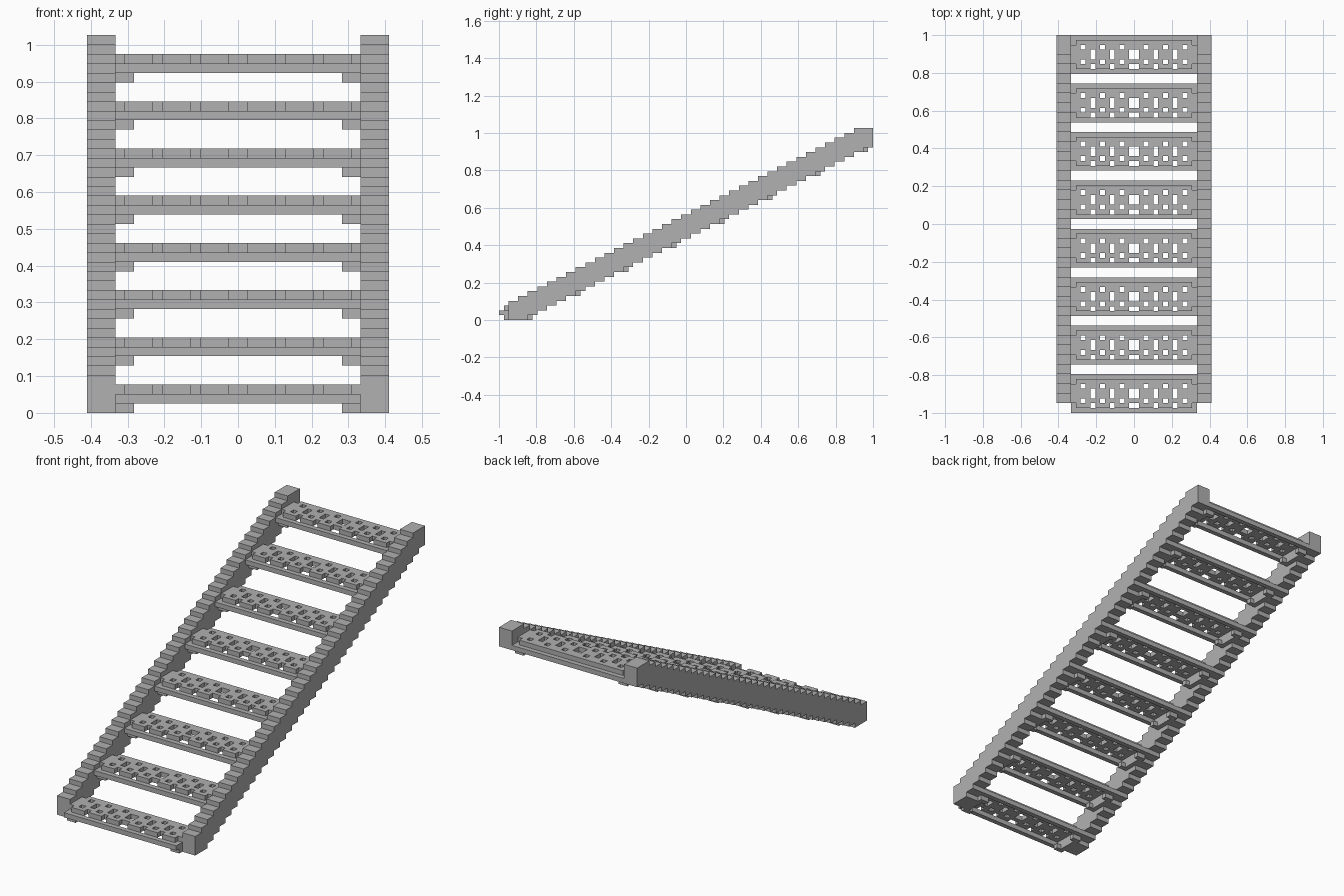
import bpy, bmesh
from mathutils import Vector

cube = bpy.data.objects.get("Cube")
if cube:
    bpy.data.objects.remove(cube, do_unlink=True)

V = 2 / 78                      # size of one block
WIDTH, LENGTH, HEIGHT = 32, 78, 40
STEPS, RUN, RISE = 8, 10, 5

grey = bpy.data.materials.new("stone_grey")
grey.use_nodes = True
COLOUR = (0.44, 0.44, 0.44, 1)
grey.diffuse_color = COLOUR
grey.node_tree.nodes["Principled BSDF"].inputs["Base Color"].default_value = COLOUR


def place(x, y, z):
    """Block coordinates to model space."""
    return Vector(((x - WIDTH / 2) * V, (y - LENGTH / 2) * V, z * V))


def extrude(bm, faces, offset):
    """Turn flat faces into a closed solid."""
    bottom = bmesh.ops.duplicate(bm, geom=faces)["geom"]
    bottom = [f for f in bottom if isinstance(f, bmesh.types.BMFace)]
    grown = bmesh.ops.extrude_face_region(bm, geom=faces)["geom"]
    verts = [v for v in grown if isinstance(v, bmesh.types.BMVert)]
    bmesh.ops.translate(bm, verts=verts, vec=offset)
    bmesh.ops.delete(bm, geom=[f for f in faces if f.is_valid], context="FACES")
    bmesh.ops.remove_doubles(bm, verts=bm.verts[:], dist=V * 0.01)
    bmesh.ops.recalc_face_normals(bm, faces=bm.faces[:])


def finish(name, bm):
    mesh = bpy.data.meshes.new(name)
    bm.to_mesh(mesh)
    bm.free()
    mesh.materials.append(grey)
    return mesh


def add(name, mesh, step=0):
    ob = bpy.data.objects.new(name, mesh)
    ob.location = (0, step * RUN * V, step * RISE * V)
    bpy.context.collection.objects.link(ob)


def boxes(name, spans):
    """One mesh from boxes given as x, y and z ranges in blocks."""
    bm = bmesh.new()
    for (x0, x1), (y0, y1), (z0, z1) in spans:
        made = bmesh.ops.create_cube(bm, size=1)["verts"]
        for v in made:
            v.co = place(x1 if v.co.x > 0 else x0,
                         y1 if v.co.y > 0 else y0,
                         z1 if v.co.z > 0 else z0)
    return finish(name, bm)


# Stringers: stepped side profile pushed out to three blocks thick
def stringer(x):
    top, bottom = [], []
    for y in range(2, LENGTH, 2):
        high = min(HEIGHT, 4 + (y - 2) // 2)
        low = max(0, (y - 4) // 2)
        top += [(y, high), (y + 2, high)]
        bottom += [(y, low), (y + 2, low)]
    outline = []
    for p in top + bottom[::-1]:
        if not outline or p != outline[-1]:
            outline.append(p)
    bm = bmesh.new()
    face = bm.faces.new([bm.verts.new(place(x, y, z)) for y, z in outline])
    extrude(bm, [face], Vector((3 * V, 0, 0)))
    return finish("stringer", bm)


add("right_stringer", stringer(0))
add("left_stringer", stringer(WIDTH - 3))

# Perforated plate pattern
SQUARE_COLUMNS = {5, 9, 13, 18, 22, 26}
SLOT_COLUMNS = {7, 11, 15, 16, 20, 24}


def is_solid(x, y):
    if x in (3, 28):
        return 2 <= y < 6
    if x in SQUARE_COLUMNS:
        return y not in (2, 5)
    if x in SLOT_COLUMNS:
        return y not in (1, 3, 4)
    return True


def tread_plate():
    bm = bmesh.new()
    cells = [(x, y) for x in range(3, 29) for y in range(1, 7) if is_solid(x, y)]
    for x, y in cells:
        corners = ((x, y), (x + 1, y), (x + 1, y + 1), (x, y + 1))
        bm.faces.new([bm.verts.new(place(a, b, 2)) for a, b in corners])
    bmesh.ops.remove_doubles(bm, verts=bm.verts[:], dist=V * 0.01)
    extrude(bm, bm.faces[:], Vector((0, 0, V)))
    return finish("tread_plate", bm)


# Front and back beams under the plate
beams = boxes("tread_beams", [((3, 29), (y, y + 1), (1, 2)) for y in (0, 7)])

# Brackets: a rail along each stringer with two short feet
bracket_spans = []
for rail, foot in (((3, 4), (3, 5)), ((28, 29), (27, 29))):
    bracket_spans.append((rail, (1, 7), (1, 2)))
    bracket_spans.append((rail, (2, 6), (0, 1)))
    bracket_spans += [(foot, (y, y + 1), (0, 1)) for y in (1, 6)]
brackets = boxes("tread_brackets", bracket_spans)

plate = tread_plate()
for step in range(STEPS):
    add(f"tread_plate_{step + 1}", plate, step)
    add(f"tread_beams_{step + 1}", beams, step)
    add(f"tread_brackets_{step + 1}", brackets, step)
